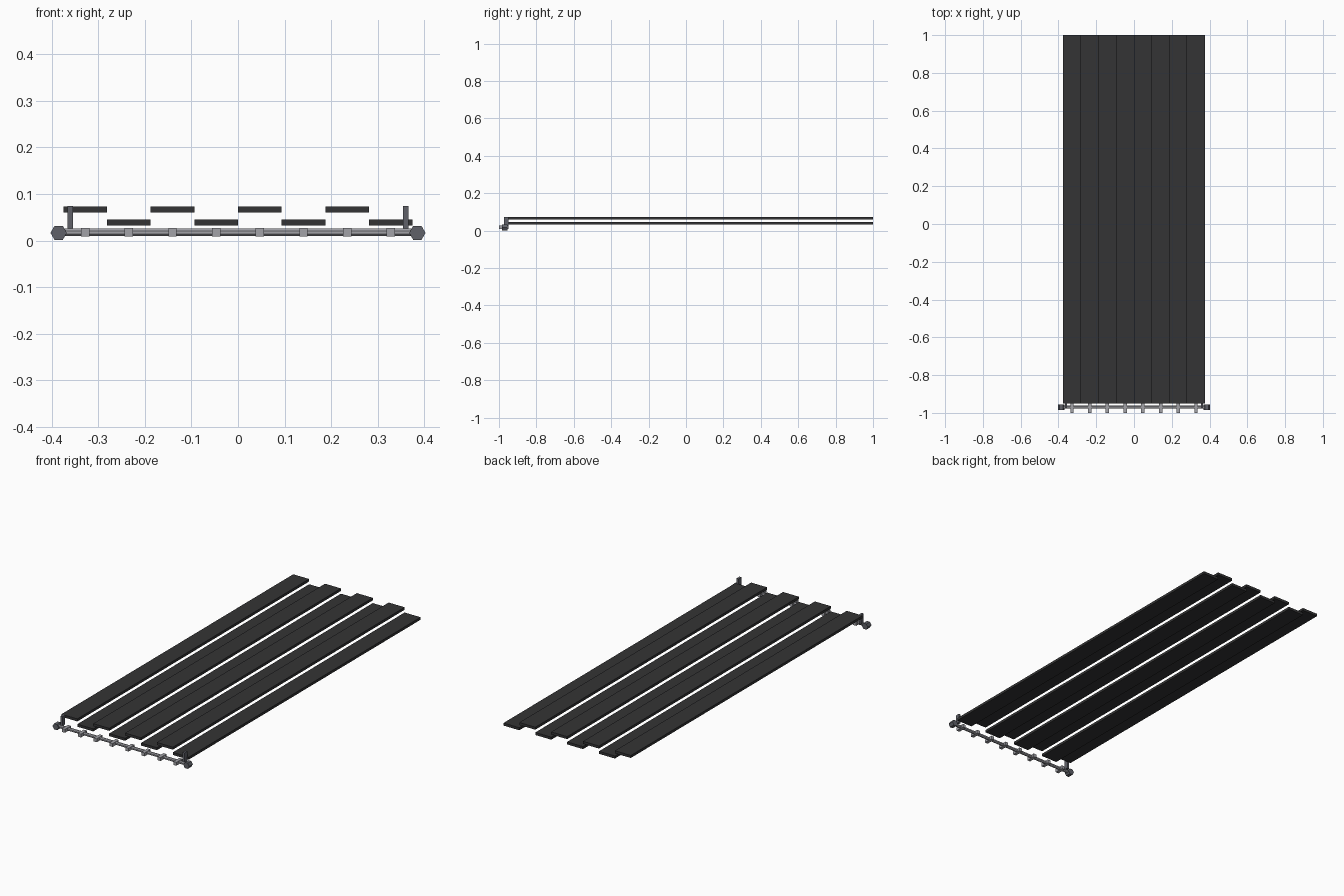
import bpy, math

if "Cube" in bpy.data.objects:
    bpy.data.objects.remove(bpy.data.objects["Cube"])

def mat(name, c):
    m = bpy.data.materials.new(name)
    m.diffuse_color = (*c, 1)
    m.use_nodes = True
    m.node_tree.nodes["Principled BSDF"].inputs["Base Color"].default_value = m.diffuse_color
    return m

DARK = mat("charcoal", (0.034, 0.034, 0.035))
STEEL = mat("dark_steel", (0.115, 0.12, 0.14))
LIGHT = mat("light_steel", (0.36, 0.36, 0.39))

def box(name, lo, hi, m):
    bpy.ops.mesh.primitive_cube_add(size=1, location=[(a + b) / 2 for a, b in zip(lo, hi)])
    o = bpy.context.object
    o.name = name
    o.scale = [b - a for a, b in zip(lo, hi)]
    o.data.materials.append(m)
    bpy.ops.object.transform_apply(location=False, rotation=False, scale=True)
    return o

def prism(name, sides, r, depth, loc, rot, m):
    bpy.ops.mesh.primitive_cylinder_add(vertices=sides, radius=r, depth=depth, location=loc, rotation=rot)
    o = bpy.context.object
    o.name = name
    o.data.materials.append(m)
    return o

W = 0.75 / 8
ROD_Y, ROD_Z = -0.97, 0.0175

# Staggered slats, with a small collar on the rod for each
for i in range(8):
    x0 = -0.375 + i * W
    z0 = 0.060 if i % 2 == 0 else 0.032
    box(f"slat_{i + 1}", (x0, -0.95, z0), (x0 + W, 1.0, z0 + 0.0135), DARK)
    xc = x0 + W / 2
    box(f"collar_{i + 1}", (xc - 0.009, -1.0, ROD_Z - 0.009), (xc + 0.009, -0.95, ROD_Z + 0.009), LIGHT)

# Octagonal cross rod, flat side forward
rod = prism("cross_rod", 8, 0.0085, 0.75, (0, ROD_Y, ROD_Z), (0, math.pi / 2, 0), LIGHT)
for v in rod.data.vertices:
    x, y = v.co.x, v.co.y
    a = math.pi / 8
    v.co.x, v.co.y = x * math.cos(a) - y * math.sin(a), x * math.sin(a) + y * math.cos(a)

# Hexagonal end knobs and upright posts
for s, side in ((-1, "left"), (1, "right")):
    k = prism(f"end_knob_{side}", 6, 0.0175, 0.03, (s * 0.385, ROD_Y, 0.0165), (math.pi / 2, 0, 0), STEEL)
    for v in k.data.vertices:  # put hexagon points at the sides
        v.co.x, v.co.y = v.co.y, -v.co.x
    xc = s * 0.36
    box(f"post_{side}", (xc - 0.006, -0.972, 0.024), (xc + 0.006, -0.949, 0.074), STEEL)
